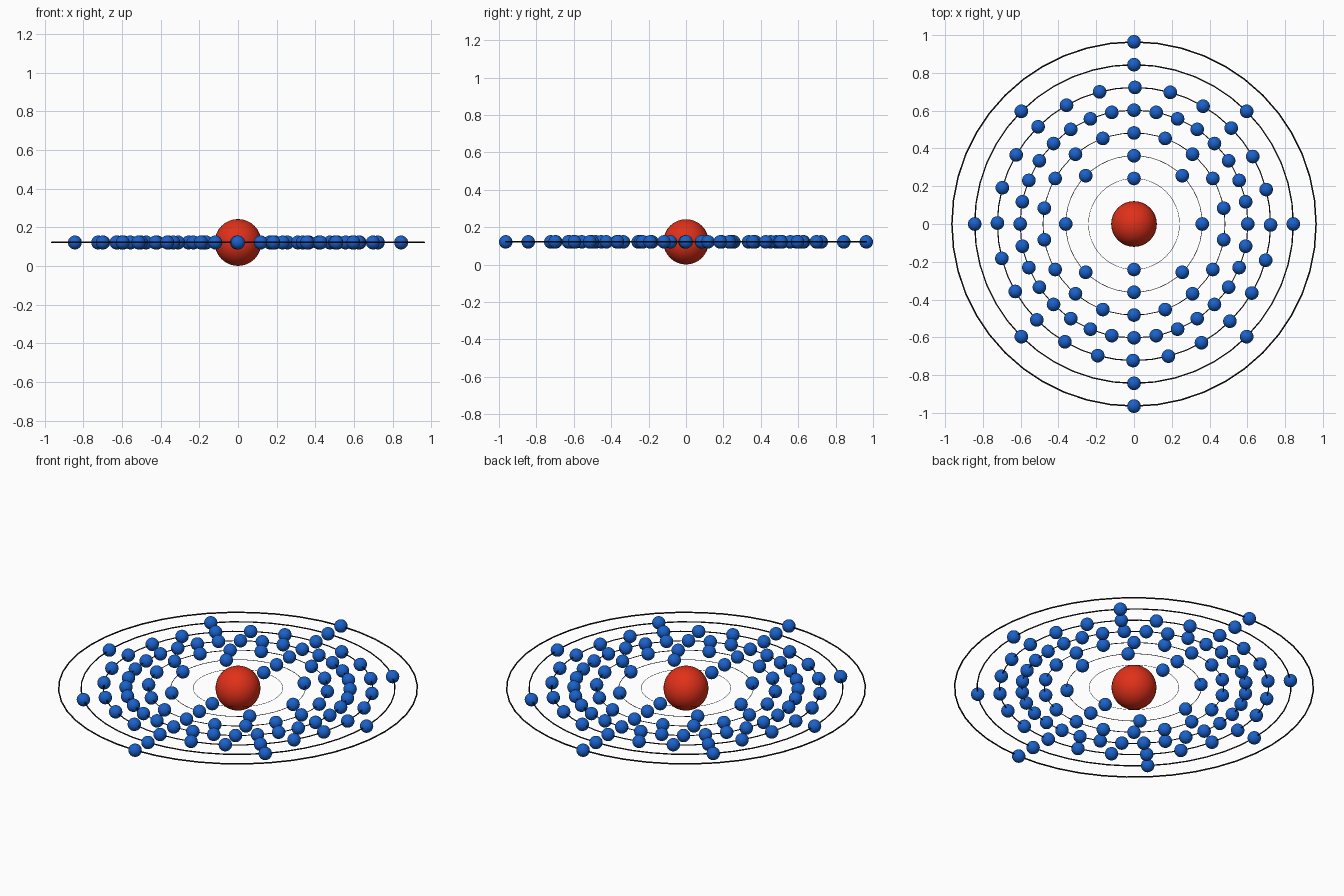
import bpy
from math import sin, cos, radians

if "Cube" in bpy.data.objects:
    bpy.data.objects.remove(bpy.data.objects["Cube"])

SPACING = 0.1205            # radial gap between orbits
CZ = 0.122                  # height of the orbital plane
SHELLS = [2, 8, 18, 32, 24, 8, 2]


def material(name, color):
    m = bpy.data.materials.new(name)
    m.diffuse_color = color
    m.use_nodes = True
    m.node_tree.nodes["Principled BSDF"].inputs["Base Color"].default_value = m.diffuse_color
    return m


red = material("nucleus_red", (0.75, 0.03, 0.01, 1))
blue = material("electron_blue", (0.01, 0.12, 0.60, 1))
black = material("orbit_black", (0.01, 0.01, 0.01, 1))


def finish(name, mat):
    ob = bpy.context.object
    ob.name = name
    ob.data.materials.append(mat)
    bpy.ops.object.shade_smooth()
    return ob


# Central nucleus
bpy.ops.mesh.primitive_uv_sphere_add(segments=32, ring_count=16, radius=0.121,
                                     location=(0, 0, CZ))
finish("nucleus", red)

# Master electron, its mesh is shared by all the others
bpy.ops.mesh.primitive_uv_sphere_add(segments=32, ring_count=16, radius=0.036)
master = finish("electron_master", blue)
electron_mesh = master.data
bpy.data.objects.remove(master)

for i, count in enumerate(SHELLS):
    r = SPACING * (i + 2)

    # Thin orbit ring, wire thickness grows with the radius
    bpy.ops.mesh.primitive_torus_add(major_segments=48, minor_segments=12,
                                     major_radius=r, minor_radius=0.004 * r / 0.964,
                                     location=(0, 0, CZ))
    finish(f"orbit_{i + 1}", black)

    # Electrons evenly spaced, first one at the back (+y)
    shift = 0.4 if count == 24 else 0.0
    for k in range(count):
        a = radians(360 * k / count + shift)
        ob = bpy.data.objects.new(f"electron_{i + 1}_{k + 1}", electron_mesh)
        ob.location = (r * sin(a), r * cos(a), CZ)
        bpy.context.collection.objects.link(ob)
